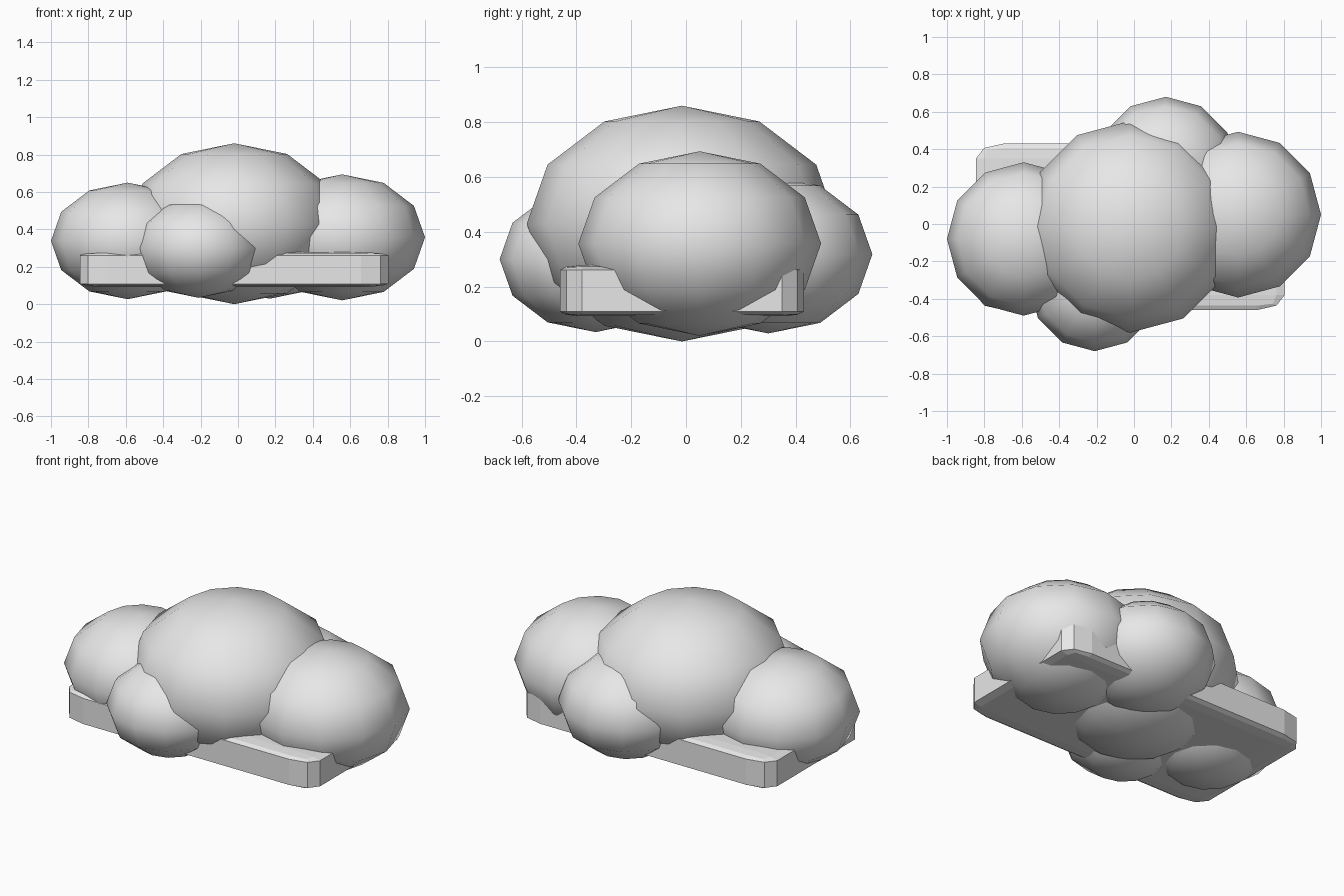
import bpy
import bmesh
from mathutils import Matrix

cube = bpy.data.objects.get("Cube")
if cube:
    bpy.data.objects.remove(cube, do_unlink=True)

# One plain pale grey for the whole cloud
grey = bpy.data.materials.new("pale_grey")
grey.use_nodes = True
colour = (0.8, 0.8, 0.8, 1)
grey.diffuse_color = colour
grey.node_tree.nodes["Principled BSDF"].inputs["Base Color"].default_value = colour

FLATTEN = 0.76  # every puff is squashed by the same ratio


def add_object(name, bm, location, smooth):
    mesh = bpy.data.meshes.new(name)
    for face in bm.faces:
        face.smooth = smooth
    bm.to_mesh(mesh)
    bm.free()
    mesh.materials.append(grey)
    obj = bpy.data.objects.new(name, mesh)
    obj.location = location
    bpy.context.collection.objects.link(obj)
    return obj


def add_puff(name, location, radius):
    bm = bmesh.new()
    bmesh.ops.create_uvsphere(bm, u_segments=12, v_segments=6, radius=radius)
    bmesh.ops.scale(bm, vec=(1, 1, FLATTEN), verts=bm.verts)
    return add_object(name, bm, location, True)


# Overlapping puffs
add_puff("main_puff", (-0.02, -0.015, 0.43), 0.566)
add_puff("right_puff", (-0.59, -0.08, 0.338), 0.41)
add_puff("left_puff", (0.557, 0.05, 0.357), 0.443)
add_puff("front_puff", (-0.21, -0.33, 0.30), 0.35)
add_puff("back_puff", (0.17, 0.30, 0.318), 0.38)

# Flat slab with bevelled edges, stretched after bevelling
bm = bmesh.new()
bmesh.ops.create_cube(bm, size=2)
bmesh.ops.bevel(bm, geom=bm.edges[:], offset=0.18, segments=2,
                profile=0.5, affect='EDGES')
bmesh.ops.transform(bm, matrix=Matrix.Diagonal((0.825, 0.445, 0.093, 1)),
                    verts=bm.verts)
add_object("base_slab", bm, (-0.02, -0.015, 0.185), False)
